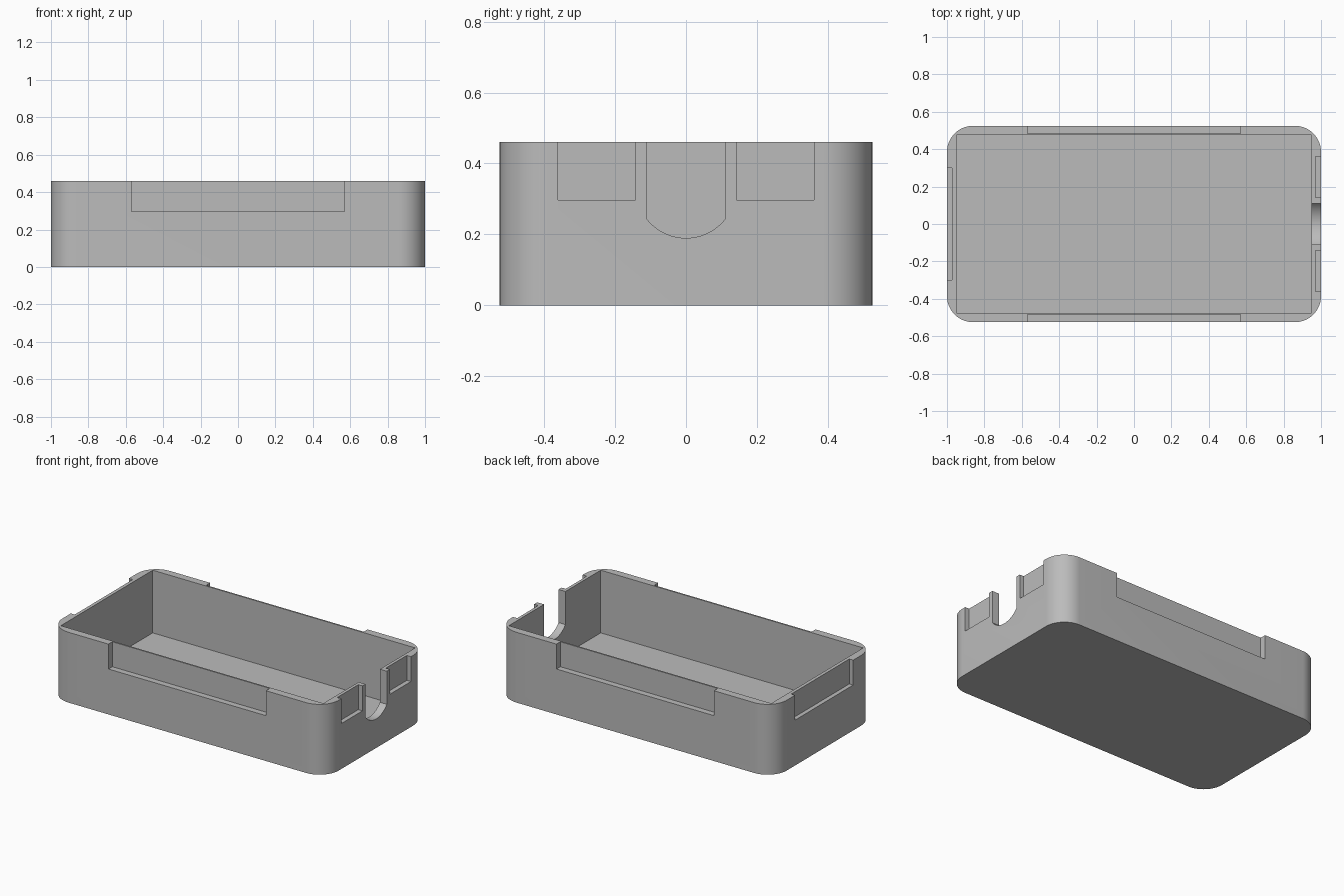
import bpy, bmesh, math
from math import sin, cos, pi

cube = bpy.data.objects.get("Cube")
if cube:
    bpy.data.objects.remove(cube, do_unlink=True)

LENGTH, WIDTH, HEIGHT = 2.0, 1.05, 0.46
WALL, FLOOR, RADIUS = 0.05, 0.05, 0.14
LEDGE, ABOVE = 0.297, 0.6

grey = bpy.data.materials.new("plain grey")
grey.use_nodes = True
grey.diffuse_color = (0.5, 0.5, 0.5, 1)
grey.node_tree.nodes["Principled BSDF"].inputs["Base Color"].default_value = (0.5, 0.5, 0.5, 1)


def prism(name, points, offset):
    """Extrude a closed outline of 3D points along offset."""
    bm = bmesh.new()
    face = bm.faces.new([bm.verts.new(p) for p in points])
    new = bmesh.ops.extrude_face_region(bm, geom=[face])["geom"]
    moved = [v for v in new if isinstance(v, bmesh.types.BMVert)]
    bmesh.ops.translate(bm, verts=moved, vec=offset)
    bmesh.ops.recalc_face_normals(bm, faces=bm.faces)
    mesh = bpy.data.meshes.new(name)
    bm.to_mesh(mesh)
    bm.free()
    mesh.materials.append(grey)
    obj = bpy.data.objects.new(name, mesh)
    bpy.context.collection.objects.link(obj)
    return obj


def block(name, x0, x1, y0, y1, z0):
    """Box cutter from z0 to above the rim."""
    base = [(x0, y0, z0), (x1, y0, z0), (x1, y1, z0), (x0, y1, z0)]
    return prism(name, base, (0, 0, ABOVE - z0))


# Outer body with rounded vertical corners
cx, cy = LENGTH / 2 - RADIUS, WIDTH / 2 - RADIUS
outline = []
for i, (sx, sy) in enumerate([(1, 1), (-1, 1), (-1, -1), (1, -1)]):
    for k in range(17):
        a = (i + k / 16) * pi / 2
        outline.append((sx * cx + RADIUS * cos(a), sy * cy + RADIUS * sin(a), 0))
tray = prism("tray", outline, (0, 0, HEIGHT))

# Square-cornered cavity
ix, iy = LENGTH / 2 - WALL, WIDTH / 2 - WALL
cutters = [block("cavity_cutter", -ix, ix, -iy, iy, FLOOR)]

# Long shallow recesses on the front and back
for side in (-1, 1):
    y0, y1 = sorted((side * (WIDTH / 2 - 0.04), side * (WIDTH / 2 + 0.1)))
    cutters.append(block("long_recess_cutter", -0.57, 0.57, y0, y1, LEDGE))

# Recess on one end, pair of recesses on the other
cutters.append(block("end_recess_cutter", -1.1, -0.972, -0.3, 0.3, LEDGE))
for y0, y1 in ((-0.36, -0.142), (0.142, 0.36)):
    cutters.append(block("small_recess_cutter", 0.97, 1.1, y0, y1, LEDGE))

# Round-bottomed cable slot through the end wall
half, r = 0.11, 0.14
sweep = math.asin(half / r)
slot = [(0.9, half, ABOVE), (0.9, -half, ABOVE)]
for k in range(25):
    a = sweep * (k / 12 - 1)
    slot.append((0.9, r * sin(a), 0.19 + r - r * cos(a)))
cutters.append(prism("slot_cutter", slot, (0.2, 0, 0)))

for cutter in cutters:
    cutter.hide_render = True
    mod = tray.modifiers.new(cutter.name, 'BOOLEAN')
    mod.operation = 'DIFFERENCE'
    mod.solver = 'EXACT'
    mod.object = cutter

# Bake the cuts and drop the cutters
graph = bpy.context.evaluated_depsgraph_get()
mesh = bpy.data.meshes.new_from_object(tray.evaluated_get(graph))
tray.modifiers.clear()
tray.data = mesh
for cutter in cutters:
    bpy.data.objects.remove(cutter, do_unlink=True)

mesh.shade_smooth()
mesh.set_sharp_from_angle(angle=math.radians(30))
